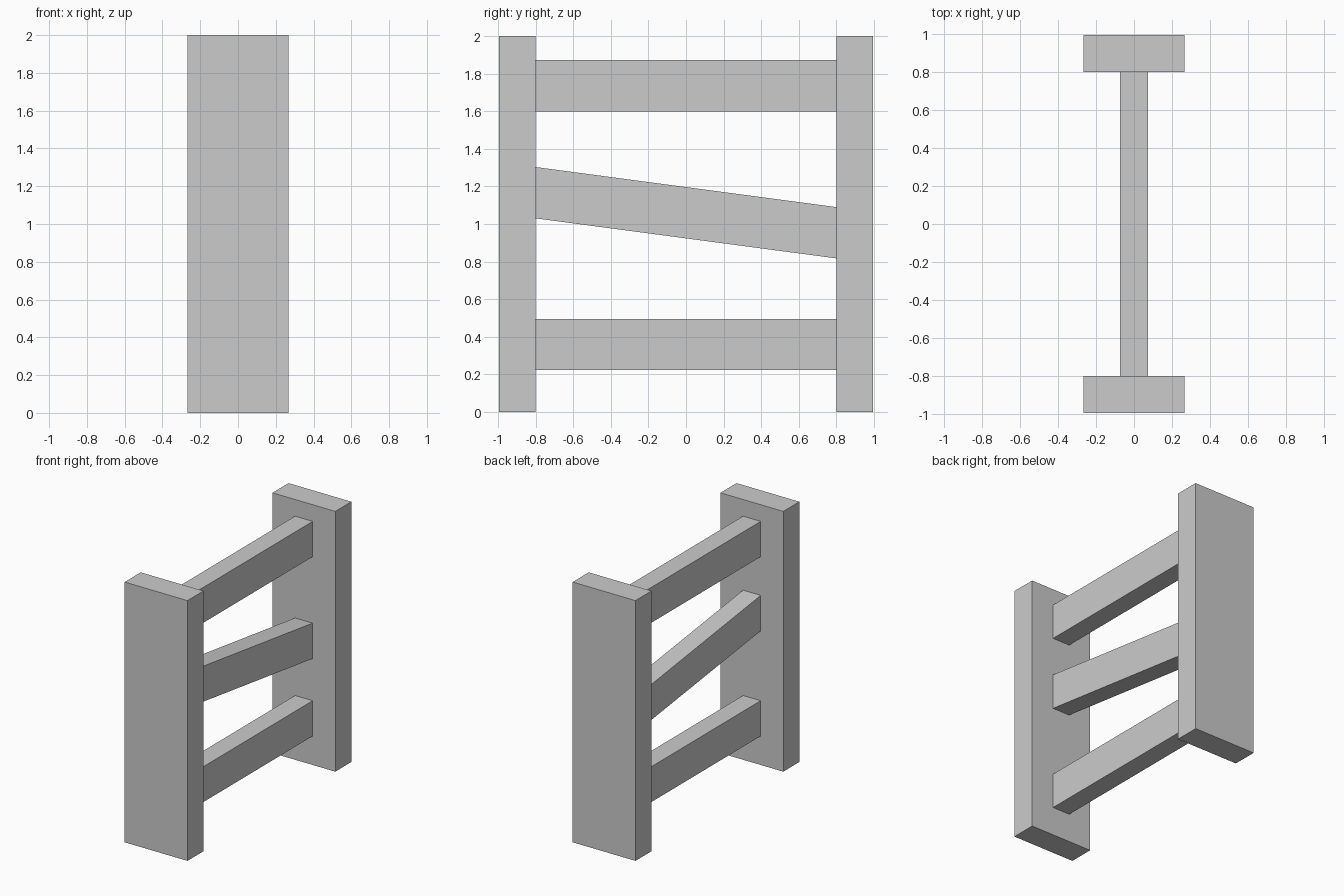
import bpy

if "Cube" in bpy.data.objects:
    bpy.data.objects.remove(bpy.data.objects["Cube"])

POST_HALF_X, RAIL_HALF_X = 0.267, 0.075
Y_OUT, Y_IN = 0.995, 0.80


def beam(name, half_x, y0, y1, front_z, back_z):
    """Box along y; front_z and back_z are the (bottom, top) heights at each end."""
    (a, b), (c, d) = front_z, back_z
    profile = [(y0, a), (y1, c), (y1, d), (y0, b)]
    verts = [(x, y, z) for x in (-half_x, half_x) for y, z in profile]
    faces = [(3, 2, 1, 0), (4, 5, 6, 7)]
    faces += [(i, (i + 1) % 4, (i + 1) % 4 + 4, i + 4) for i in range(4)]
    mesh = bpy.data.meshes.new(name)
    mesh.from_pydata(verts, [], faces)
    obj = bpy.data.objects.new(name, mesh)
    bpy.context.collection.objects.link(obj)
    return obj


# Upright posts
beam("front_post", POST_HALF_X, -Y_OUT, -Y_IN, (0, 2), (0, 2))
beam("back_post", POST_HALF_X, Y_IN, Y_OUT, (0, 2), (0, 2))

# Rails: level top and bottom, sloping middle
for name, front_z, back_z in (
    ("top_rail", (1.60, 1.872), (1.60, 1.872)),
    ("middle_rail", (1.03, 1.303), (0.817, 1.09)),
    ("bottom_rail", (0.222, 0.494), (0.222, 0.494)),
):
    beam(name, RAIL_HALF_X, -Y_IN, Y_IN, front_z, back_z)
